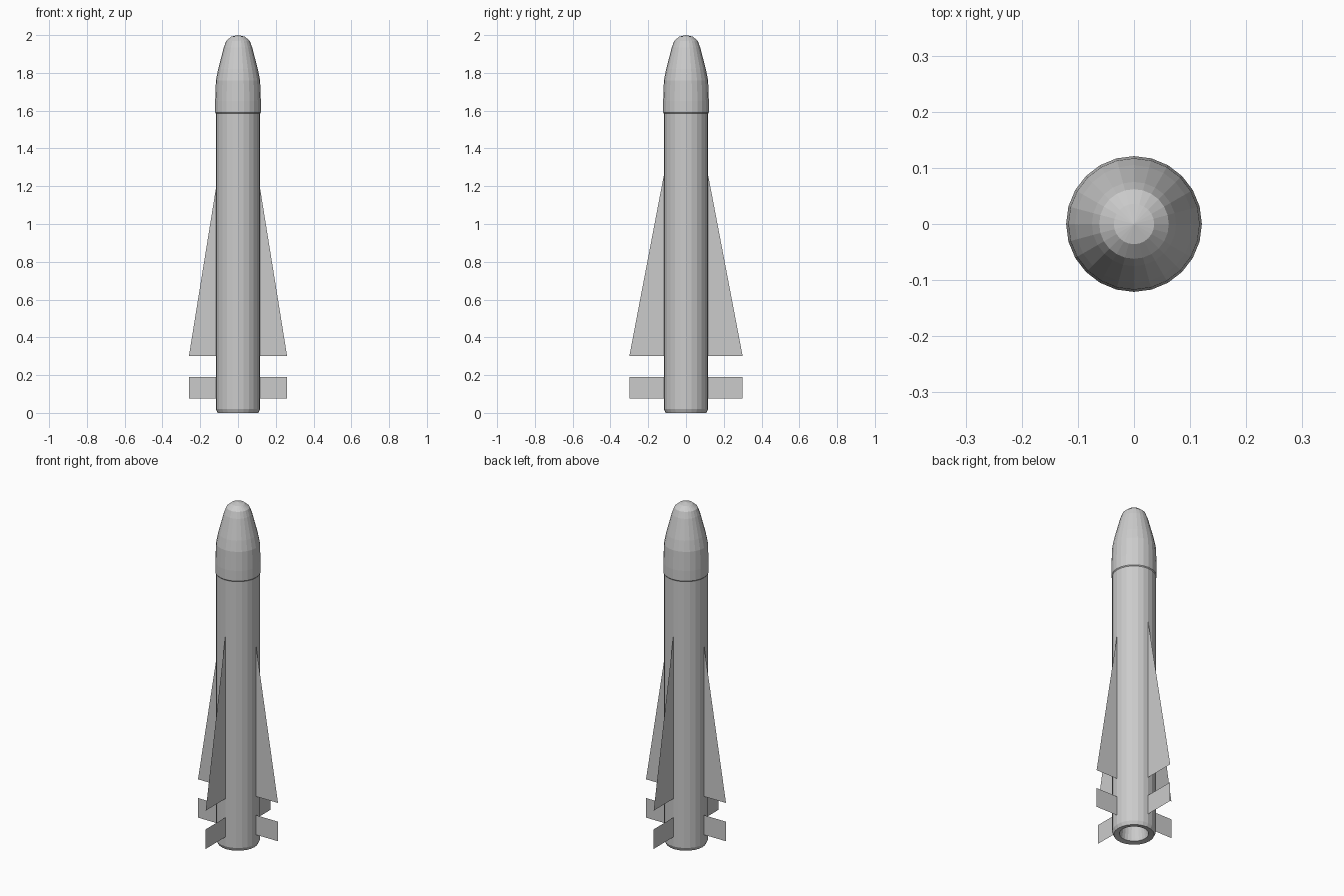
import bpy, math

if "Cube" in bpy.data.objects:
    bpy.data.objects.remove(bpy.data.objects["Cube"])

SIDES = 24


def make_object(name, verts, faces):
    mesh = bpy.data.meshes.new(name)
    mesh.from_pydata(verts, [], faces)
    mesh.update()
    obj = bpy.data.objects.new(name, mesh)
    bpy.context.collection.objects.link(obj)
    return obj


def lathe(name, profile):
    """Spin (radius, z) points round z; both ends close to a point."""
    n = SIDES
    verts, faces = [], []
    for r, z in profile:
        for i in range(n):
            a = 2 * math.pi * i / n
            verts.append((r * math.cos(a), r * math.sin(a), z))
    for k in range(len(profile) - 1):
        for i in range(n):
            j = (i + 1) % n
            faces.append((k * n + i, k * n + j, (k + 1) * n + j, (k + 1) * n + i))
    faces.append(tuple(reversed(range(n))))
    top = (len(profile) - 1) * n
    verts.append((0, 0, 2.0))
    faces += [(top + i, top + (i + 1) % n, len(verts) - 1) for i in range(n)]
    return make_object(name, verts, faces)


# Body: nozzle recess, rounded base, tube, raised collar and blunt nose
lathe("rocket_body", [
    (0.065, 0.10), (0.075, 0.02), (0.078, 0.005), (0.108, 0.0), (0.117, 0.02),
    (0.117, 1.585), (0.121, 1.59), (0.121, 1.65), (0.117, 1.76),
    (0.105, 1.82), (0.075, 1.935), (0.062, 1.97), (0.036, 1.992)])


def fins(name, outline_for_span):
    """Four thin sheets; the side pair reaches less far than the front pair."""
    for label, angle, span, top in (("right", 0, 0.26, 1.20), ("back", 90, 0.30, 1.27),
                                    ("left", 180, 0.26, 1.20), ("front", 270, 0.30, 1.27)):
        c = round(math.cos(math.radians(angle)))
        s = round(math.sin(math.radians(angle)))
        verts = [(r * c, r * s, z) for r, z in outline_for_span(span, top)]
        make_object(f"{label}_{name}", verts, [tuple(range(len(verts)))])


# Long triangular wings
fins("wing", lambda span, top: [(0.115, 0.30), (span, 0.30), (0.115, top)])

# Small rectangular tail fins
fins("tail_fin", lambda span, top: [(0.115, 0.075), (span, 0.075), (span, 0.19), (0.115, 0.19)])
